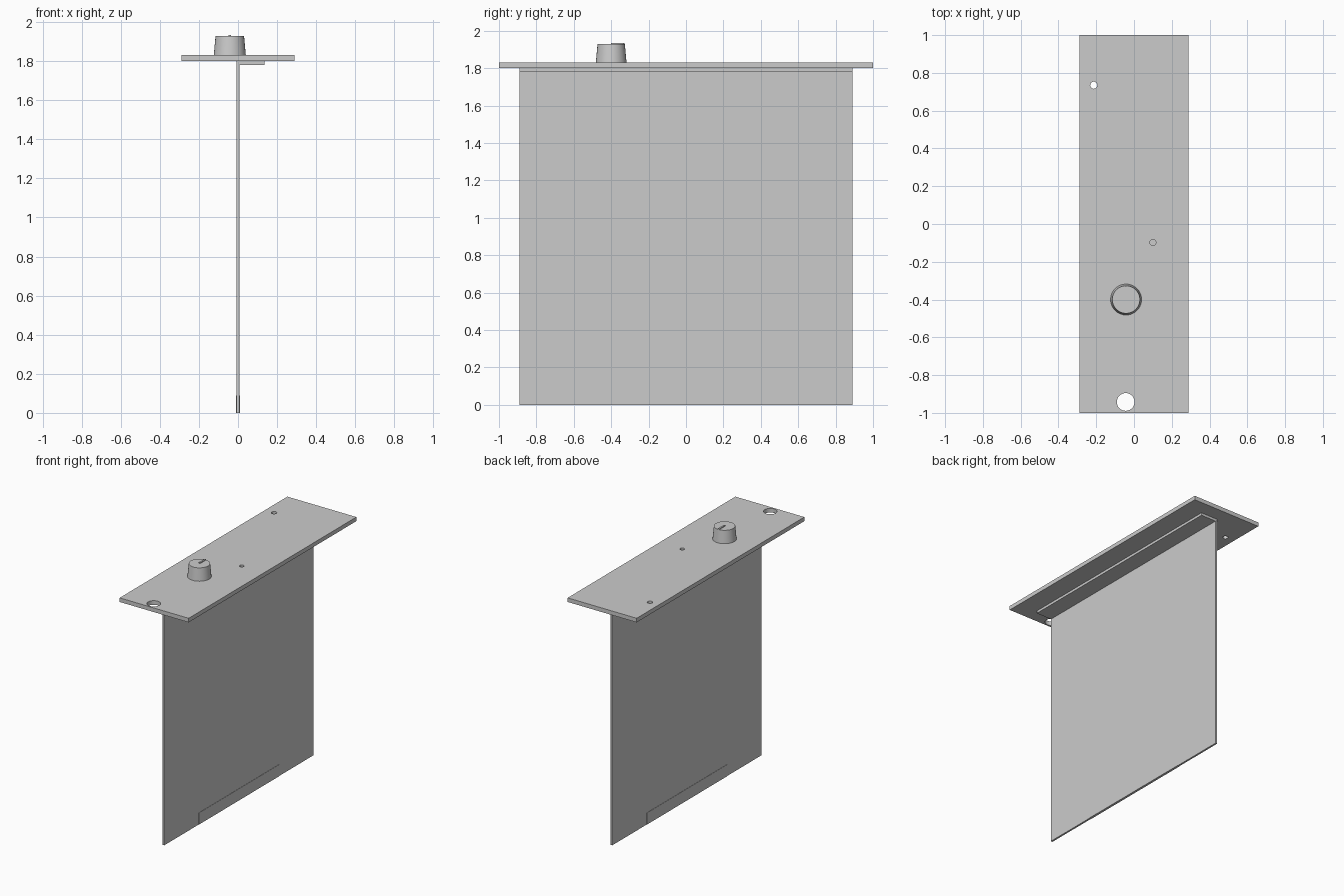
import bpy
import bmesh
from math import radians
from mathutils import Matrix, Vector

cube = bpy.data.objects.get("Cube")
if cube:
    bpy.data.objects.remove(cube, do_unlink=True)

GREY = (0.6, 0.6, 0.6, 1.0)
grey = bpy.data.materials.new("plain grey")
grey.use_nodes = True
grey.diffuse_color = GREY
grey.node_tree.nodes["Principled BSDF"].inputs["Base Color"].default_value = GREY


def finish(name, bm):
    """Turn a bmesh into a named grey object."""
    mesh = bpy.data.meshes.new(name)
    bm.to_mesh(mesh)
    bm.free()
    mesh.materials.append(grey)
    obj = bpy.data.objects.new(name, mesh)
    bpy.context.collection.objects.link(obj)
    return obj


def box(name, low, high):
    """Box between two opposite corners."""
    low, high = Vector(low), Vector(high)
    bm = bmesh.new()
    matrix = Matrix.Translation((low + high) / 2) @ Matrix.Diagonal((*(high - low), 1))
    bmesh.ops.create_cube(bm, size=1, matrix=matrix)
    return finish(name, bm)


def cone(name, x, y, bottom, top, r_bottom, r_top, sides):
    """Upright tapered cylinder."""
    bm = bmesh.new()
    bmesh.ops.create_cone(bm, cap_ends=True, segments=sides, radius1=r_bottom,
                          radius2=r_top, depth=top - bottom,
                          matrix=Matrix.Translation((x, y, (bottom + top) / 2)))
    return finish(name, bm)


def select_only(obj):
    bpy.ops.object.select_all(action="DESELECT")
    obj.select_set(True)
    bpy.context.view_layer.objects.active = obj


# Main heights
PANEL_LOW, PANEL_TOP = 1.8, 1.831
KNOB_X, KNOB_Y, KNOB_TOP = -0.042, -0.4, 1.928

# Front panel, pierced by the jack, screw and indicator holes
panel = box("front_panel", (-0.288, -1, PANEL_LOW), (0.288, 1, PANEL_TOP))
for x, y, radius, sides in ((-0.044, -0.942, 0.047, 32),
                            (-0.213, 0.735, 0.019, 16),
                            (0.1, -0.098, 0.016, 16)):
    cutter = cone("hole_cutter", x, y, PANEL_LOW - 0.1, PANEL_TOP + 0.1,
                  radius, radius, sides)
    cutter.hide_render = True
    cut = panel.modifiers.new("hole", "BOOLEAN")
    cut.operation = "DIFFERENCE"
    cut.solver = "EXACT"
    cut.object = cutter
    select_only(panel)
    bpy.ops.object.modifier_apply(modifier=cut.name)
    bpy.data.objects.remove(cutter, do_unlink=True)

# Circuit board and the mounting flange that holds it under the panel
HALF = 0.007
box("circuit_board", (-HALF, -0.89, 0), (HALF, 0.89, PANEL_LOW))
box("mounting_flange", (HALF, -0.89, 1.781), (0.135, 0.89, PANEL_LOW))

# Thin edge contacts on both faces of the board
for name, side in (("left_edge_contact", 1), ("right_edge_contact", -1)):
    inner, outer = side * HALF, side * (HALF + 0.002)
    box(name, (min(inner, outer), -0.48, 0), (max(inner, outer), 0.48, 0.088))

# Tapered knob with a raised pointer
knob = cone("knob", KNOB_X, KNOB_Y, PANEL_TOP, KNOB_TOP, 0.082, 0.073, 48)
box("knob_pointer", (KNOB_X - 0.006, KNOB_Y, KNOB_TOP - 0.004),
    (KNOB_X + 0.006, KNOB_Y + 0.071, KNOB_TOP + 0.006))

for obj in (panel, knob):
    select_only(obj)
    bpy.ops.object.shade_smooth_by_angle(angle=radians(30))
